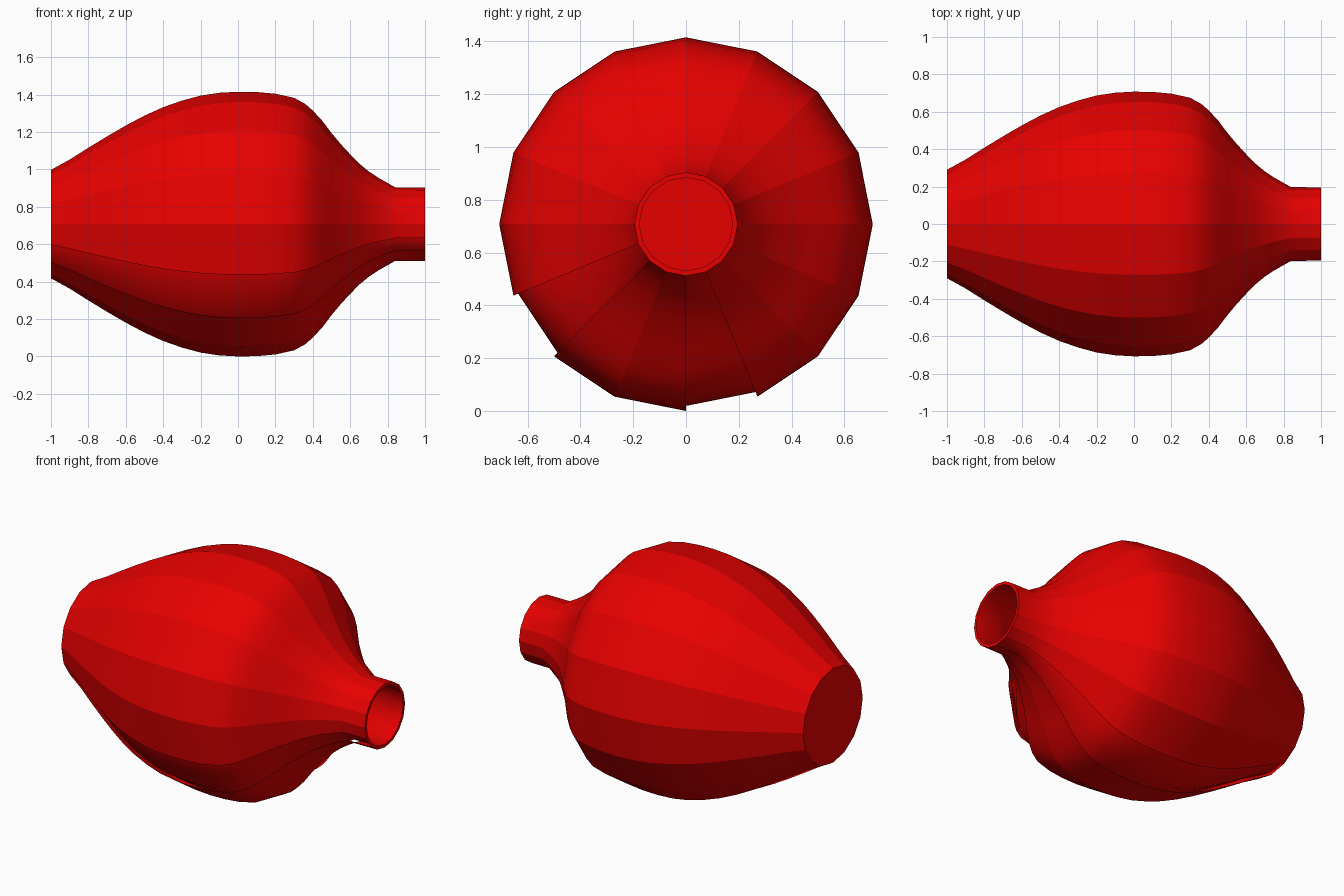
import bpy, bmesh, math

if "Cube" in bpy.data.objects:
    bpy.data.objects.remove(bpy.data.objects["Cube"])

SIDES, AXIS_Z, WALL = 16, 0.7075, 0.019

# Half outline of the vase: (x along the axis, radius)
PROFILE = [(-1, .29), (-.9, .345), (-.8, .408), (-.7, .469), (-.6, .527),
           (-.5, .58), (-.4, .625), (-.3, .66), (-.2, .687), (-.1, .702),
           (0, .7075), (.1, .706), (.2, .697),
           (.3, .675), (.36, .642), (.4, .607), (.45, .553), (.5, .487),
           (.55, .427), (.6, .373), (.65, .322), (.7, .281), (.75, .248),
           (.84, .197), (1, .196)]

red = bpy.data.materials.new("bright red")
red.diffuse_color = (0.8, 0.0, 0.0, 1)
red.use_nodes = True
red.node_tree.nodes["Principled BSDF"].inputs["Base Color"].default_value = red.diffuse_color


def inner_profile():
    """Outline moved inward along its normal by the wall thickness."""
    out = []
    last = len(PROFILE) - 1
    for i, (x, r) in enumerate(PROFILE):
        a, b = PROFILE[max(i - 1, 0)], PROFILE[min(i + 1, last)]
        dx, dr = b[0] - a[0], b[1] - a[1]
        n = math.hypot(dx, dr)
        ends = i in (0, last)
        out.append((x if ends else x + WALL * dr / n,
                    r - WALL * (1 if ends else dx / n)))
    return out


def ring(bm, x, r):
    return [bm.verts.new((x, r * math.sin(2 * math.pi * k / SIDES),
                          AXIS_Z + r * math.cos(2 * math.pi * k / SIDES)))
            for k in range(SIDES)]


def wall(bm, rings, inward=False, skip=()):
    """Panels smooth along the axis, with creases between the outer ones."""
    for a, b in zip(rings, rings[1:]):
        for k in range(SIDES):
            if k in skip:
                continue
            j = (k + 1) % SIDES
            quad = [a[k], a[j], b[j], b[k]]
            f = bm.faces.new(quad if inward else quad[::-1])
            f.smooth = True
        for k in range(SIDES):
            e = bm.edges.get((a[k], b[k]))
            if e and not inward:
                e.smooth = False


bm = bmesh.new()
outer = [ring(bm, x, r) for x, r in PROFILE]
inner = [ring(bm, x, r) for x, r in inner_profile()]
# Outer skin lacks two panels, where the inner skin shows
wall(bm, outer, skip=(7, 10))
wall(bm, inner, inward=True)

# Rim at the mouth and closed base
for k in range(SIDES):
    j = (k + 1) % SIDES
    bm.faces.new([outer[-1][k], inner[-1][k], inner[-1][j], outer[-1][j]])
bm.faces.new(outer[0])

# Face outward: +x for the rim, -x for the base, away from the axis for the skin
bm.normal_update()
outer_verts = {v for r in outer for v in r}
for f in bm.faces:
    c, n = f.calc_center_median(), f.normal
    radial = n.y * c.y + n.z * (c.z - AXIS_Z)
    if abs(n.x) > 0.99:
        wrong = n.x * c.x < 0
    elif all(v in outer_verts for v in f.verts):
        wrong = radial < 0
    else:
        wrong = radial > 0
    if wrong:
        f.normal_flip()
for r in (outer[0], outer[-1], inner[-1]):
    for k in range(SIDES):
        e = bm.edges.get((r[k], r[(k + 1) % SIDES]))
        if e:
            e.smooth = False

mesh = bpy.data.meshes.new("vase")
bm.to_mesh(mesh)
bm.free()
mesh.materials.append(red)
vase = bpy.data.objects.new("vase", mesh)
bpy.context.collection.objects.link(vase)
